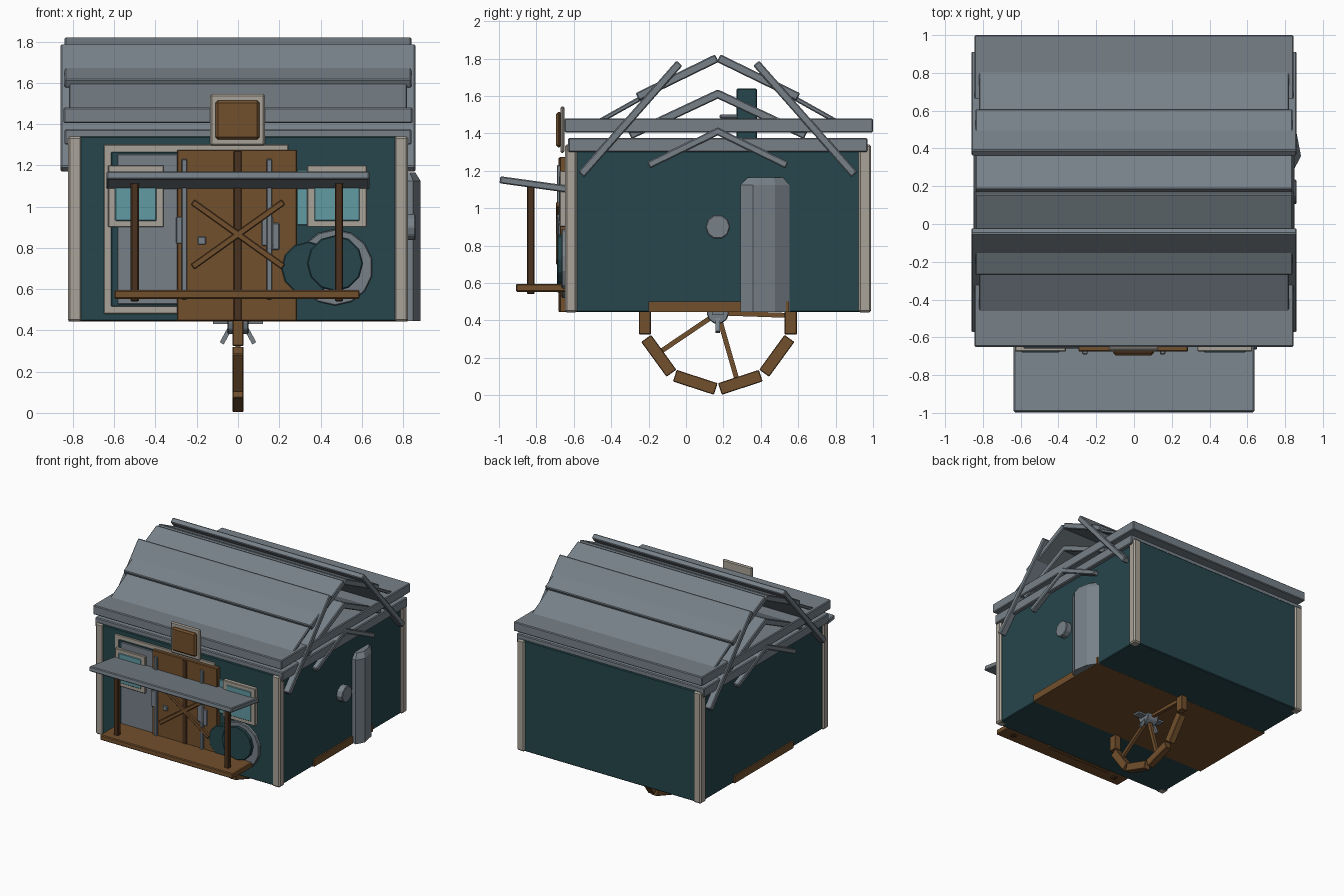
import bpy, math
from mathutils import Vector

cube = bpy.data.objects.get("Cube")
if cube:
    bpy.data.objects.remove(cube)


def material(name, rgb):
    m = bpy.data.materials.new(name)
    m.use_nodes = True
    color = (*rgb, 1)
    m.diffuse_color = color
    m.node_tree.nodes["Principled BSDF"].inputs["Base Color"].default_value = color
    return m


SLATE = material("slate grey", (0.185, 0.22, 0.25))
TEAL = material("dark teal", (0.019, 0.061, 0.072))
WOOD = material("brown wood", (0.17, 0.08, 0.026))
DARK = material("dark wood", (0.07, 0.032, 0.013))
TRIM = material("pale trim", (0.40, 0.366, 0.314))
GLASS = material("window glass", (0.122, 0.328, 0.366))
MID = 0.17      # y of the roof ridge and wheel axle
FRONT = -0.64   # y of the front wall


def finish(name, mat, bevel):
    ob = bpy.context.object
    ob.name = name
    ob.data.materials.append(mat)
    if bevel:
        mod = ob.modifiers.new("Soft edges", "BEVEL")
        mod.width = bevel
        mod.segments = 1
    return ob


def box(name, x, y, z, mat, bevel=0.006, rot=(0, 0, 0)):
    """Box from (low, high) ranges, turned about its own centre."""
    ranges = (x, y, z)
    bpy.ops.mesh.primitive_cube_add(size=1, location=[sum(r) / 2 for r in ranges], rotation=rot)
    bpy.context.object.scale = [r[1] - r[0] for r in ranges]
    bpy.ops.object.transform_apply(location=False, rotation=False, scale=True)
    return finish(name, mat, bevel)


def slab(name, p, q, thick, half_x, mat, bevel=0.006):
    """Plank across x whose section runs from p to q in the y-z plane."""
    p, q = Vector(p), Vector(q)
    c, d = (p + q) / 2, q - p
    l, t = d.length / 2, thick / 2
    return box(name, (-half_x, half_x), (c.x - l, c.x + l), (c.y - t, c.y + t), mat, bevel,
               (math.atan2(d.y, d.x), 0, 0))


def pair(name, p, q, thick, half_x, mat):
    """Front slab and its mirror image behind the ridge."""
    slab("front_" + name, p, q, thick, half_x, mat)
    slab("back_" + name, (2 * MID - p[0], p[1]), (2 * MID - q[0], q[1]), thick, half_x, mat)


def disc(name, loc, r, depth, sides, mat, axis, bevel=0.005):
    rot = {"x": (0, math.pi / 2, 0), "y": (math.pi / 2, 0, 0), "z": (0, 0, math.pi / 8)}[axis]
    bpy.ops.mesh.primitive_cylinder_add(vertices=sides, radius=r, depth=depth, location=loc, rotation=rot)
    return finish(name, mat, bevel)


def plate(name, x, z, mat, out, thick=0.02, bevel=0.004):
    """Flat part on the front wall, its face standing out by the given amount."""
    return box(name, x, (FRONT - out, FRONT - out + thick), z, mat, bevel)


# Walls, floor and corner posts
box("walls", (-0.81, 0.81), (FRONT, 0.98), (0.445, 1.34), TEAL)
box("floor_plank", (-0.822, 0.822), (-0.2, 0.55), (0.444, 0.5), WOOD, 0)
for sx in (-1, 1):
    xs = sorted((sx * 0.757, sx * 0.825))
    for label, ys in (("front", (-0.647, -0.583)), ("back", (0.922, 0.99))):
        box(label + "_corner_post", xs, ys, (0.442, 1.34), TRIM, 0.01)

# Roof: eave boards, crossing planks and chevrons
box("lower_eave_board", (-0.84, 0.84), (-0.63, 0.97), (1.30, 1.375), SLATE)
box("upper_eave_board", (-0.845, 0.845), (-0.65, 1.0), (1.405, 1.48), SLATE)
pair("steep_plank", (-0.56, 1.18), (-0.035, 1.775), 0.042, 0.86, SLATE)
pair("ridge_plank", (-0.26, 1.595), (0.165, 1.802), 0.045, 0.84, SLATE)
pair("roof_skirt", (-0.48, 1.455), (-0.14, 1.645), 0.025, 0.82, SLATE)
pair("middle_chevron", (-0.3, 1.39), (0.18, 1.615), 0.045, 0.835, SLATE)
pair("lower_chevron", (-0.2, 1.23), (0.18, 1.415), 0.038, 0.85, SLATE)
box("loft_box", (-0.2, 0.2), (0.27, 0.38), (1.34, 1.64), TEAL)
box("loft_ledge", (-0.2, 0.2), (0.18, 0.28), (1.48, 1.5), SLATE)

# Side chimney with a tapered cap, and a round vent
for name, loc, r1, r2, h in (("chimney", 0.785, 0.166, 0.166, 0.68), ("chimney_cap", 1.145, 0.166, 0.125, 0.04)):
    bpy.ops.mesh.primitive_cone_add(vertices=8, radius1=r1, radius2=r2, depth=h,
                                    location=(0.785, 0.445, loc), rotation=(0, 0, math.pi / 8))
    bpy.context.object.scale = (0.5, 1, 1)
    bpy.ops.object.transform_apply(location=False, rotation=True, scale=True)
    finish(name, SLATE, 0)
disc("side_vent", (0.82, MID, 0.9), 0.066, 0.08, 10, SLATE, "x")

# Framed panel beside the door
plate("panel_frame", (-0.65, 0.245), (0.48, 1.30), TRIM, 0.008)
plate("panel_recess", (-0.615, 0.21), (0.515, 1.265), TEAL, 0.012)
plate("grey_panel", (-0.585, -0.29), (0.525, 1.255), SLATE, 0.018)

# Double door with straps, braces and latch plates
plate("door", (-0.295, 0.285), (0.445, 1.275), WOOD, 0.035, 0.04)
plate("door_seam", (-0.022, 0.018), (0.445, 1.27), DARK, 0.042)
for x in (-0.26, 0.152):
    plate("door_strap", (x - 0.014, x + 0.014), (0.55, 1.23), SLATE, 0.05)
for s in (-1, 1):
    box("door_brace", (-0.27, 0.27), (FRONT - 0.055, FRONT - 0.03), (0.85, 0.88), WOOD, 0.004,
        (0, s * 0.62, 0))
plate("left_latch", (-0.3, -0.252), (0.82, 0.95), SLATE, 0.045)
plate("right_latch", (0.115, 0.17), (0.81, 0.95), SLATE, 0.045)
plate("right_latch_step", (0.165, 0.2), (0.79, 0.92), SLATE, 0.042)
plate("keyhole_plate", (-0.195, -0.155), (0.815, 0.855), SLATE, 0.045)

# Windows
for x0, x1 in ((-0.63, -0.36), (0.335, 0.625)):
    plate("window_frame", (x0, x1), (0.9, 1.2), TRIM, 0.035, 0.035)
    plate("window_glass", (x0 + 0.035, x1 - 0.035), (0.93, 1.17), GLASS, 0.04, 0.03)
plate("side_pane", (0.285, 0.345), (0.91, 1.18), GLASS, 0.012)

# Round shields
disc("shield_rim", (0.47, FRONT - 0.005, 0.705), 0.185, 0.04, 14, SLATE, "y")
disc("side_shield", (0.34, FRONT - 0.02, 0.7), 0.13, 0.04, 12, TEAL, "y")
disc("main_shield", (0.47, FRONT - 0.025, 0.725), 0.135, 0.05, 12, TEAL, "y")

# Blank sign above the door
box("sign_frame", (-0.135, 0.13), (-0.672, -0.65), (1.295, 1.545), TRIM, 0.008)
box("sign_board", (-0.11, 0.105), (-0.695, -0.665), (1.325, 1.515), WOOD, 0.012)

# Porch shelf, posts and awning
box("porch_shelf", (-0.6, 0.59), (-0.91, -0.64), (0.553, 0.595), WOOD)
for x in (-0.5, 0.49):
    box("porch_post", (x - 0.02, x + 0.02), (-0.85, -0.81), (0.54, 1.12), DARK)
slab("awning", (-0.995, 1.152), (-0.64, 1.103), 0.038, 0.637, SLATE)

# Wheel under the floor: rim blocks, spokes and a finned hub
AXLE, RADIUS = 0.44, 0.39
for k in range(10):
    a = k * math.tau / 10
    d, t = Vector((math.cos(a), math.sin(a))), Vector((-math.sin(a), math.cos(a)))
    c = Vector((MID, AXLE)) + d * RADIUS
    slab("wheel_block", c - t * 0.115, c + t * 0.115, 0.065, 0.027, WOOD, 0.004)
for k in range(5):
    a = math.radians(214 + 72 * k)
    d = Vector((math.cos(a), math.sin(a)))
    c = Vector((MID, AXLE))
    slab("wheel_spoke", c, c + d * 0.37, 0.026, 0.013, WOOD, 0)
disc("wheel_hub", (0, MID, AXLE), 0.06, 0.1, 10, SLATE, "x")
for s in (-1, 1):
    box("hub_fin", (s * 0.05 - 0.011, s * 0.05 + 0.011), (MID - 0.011, MID + 0.011), (0.33, 0.45),
        SLATE, 0, (0, -s * 0.5, 0))
box("hub_collar", (-0.12, 0.12), (MID - 0.03, MID + 0.03), (0.43, 0.46), SLATE, 0)
